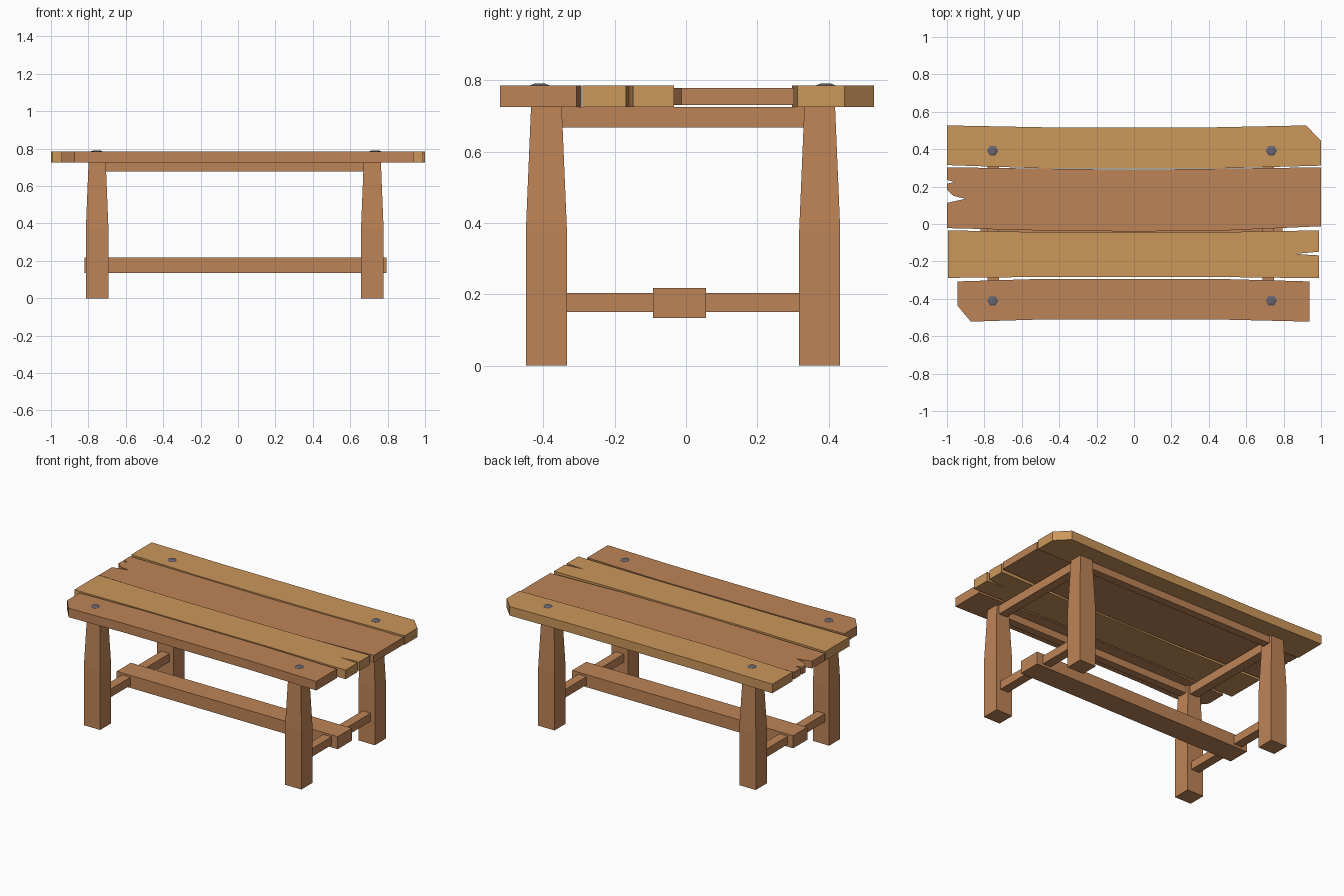
import bpy, bmesh, math

if "Cube" in bpy.data.objects:
    bpy.data.objects.remove(bpy.data.objects["Cube"])


def material(name, rgb):
    m = bpy.data.materials.new(name)
    m.diffuse_color = (*rgb, 1.0)
    m.use_nodes = True
    m.node_tree.nodes["Principled BSDF"].inputs["Base Color"].default_value = m.diffuse_color
    return m


LIGHT = material("light wood", (0.604, 0.309, 0.105))
DARK = material("reddish wood", (0.515, 0.231, 0.095))
IRON = material("grey iron", (0.14, 0.13, 0.16))


def loft(name, rings, mat):
    """Closed flat-faced solid through rings of equal vertex count."""
    bm = bmesh.new()
    loops = [[bm.verts.new(p) for p in ring] for ring in rings]
    bm.faces.new(loops[0][::-1])
    bm.faces.new(loops[-1])
    for a, b in zip(loops, loops[1:]):
        n = len(a)
        for i in range(n):
            j = (i + 1) % n
            bm.faces.new((a[i], a[j], b[j], b[i]))
    bmesh.ops.recalc_face_normals(bm, faces=bm.faces)
    # outlines with notches are concave, so triangulate the big caps
    bmesh.ops.triangulate(bm, faces=[f for f in bm.faces if len(f.verts) > 6])
    mesh = bpy.data.meshes.new(name)
    bm.to_mesh(mesh)
    bm.free()
    mesh.materials.append(mat)
    obj = bpy.data.objects.new(name, mesh)
    bpy.context.collection.objects.link(obj)
    return obj


def rect(cx, cy, hx, hy, z):
    return [(cx - hx, cy - hy, z), (cx + hx, cy - hy, z),
            (cx + hx, cy + hy, z), (cx - hx, cy + hy, z)]


def box(name, x, y, z, mat):
    cx, cy = sum(x) / 2, sum(y) / 2
    hx, hy = (x[1] - x[0]) / 2, (y[1] - y[0]) / 2
    return loft(name, [rect(cx, cy, hx, hy, h) for h in z], mat)


def plank(name, outline, z, mat):
    return loft(name, [[(x, y, h) for x, y in outline] for h in z], mat)


# table top planks: bowed edges, chipped corners and end cracks
plank("back_plank", [
    (-1, .315), (-.48, .297), (.45, .297), (1, .312), (1, .445),
    (.92, .527), (.43, .517), (-.48, .517), (-1, .527)], (.725, .785), LIGHT)
plank("middle_back_plank", [
    (-1, -.022), (-.48, -.035), (0, -.04), (.48, -.035), (1, -.012),
    (1, .303), (.48, .296), (0, .29), (-.48, .296), (-1, .303),
    (-1, .235), (-.96, .225), (-1, .215), (-1, .183), (-.965, .15),
    (-.90, .135), (-1, .113)], (.731, .779), DARK)
plank("middle_front_plank", [
    (-.995, -.288), (-.48, -.283), (.43, -.283), (.99, -.29), (.99, -.168),
    (.86, -.16), (.99, -.148), (.99, -.034), (.43, -.044),
    (-.48, -.044), (-.995, -.034)], (.725, .785), LIGHT)
plank("front_plank", [
    (-.873, -.522), (-.48, -.51), (.43, -.51), (.937, -.522), (.937, -.307),
    (.43, -.293), (-.48, -.293), (-.943, -.307), (-.943, -.437)],
    (.725, .785), DARK)

# legs: square posts tapering toward the top
LEG_X = {"left": -.753, "right": .718}
LEG_Y = {"front": -.3915, "back": .375}
for sx, x in LEG_X.items():
    for sy, y in LEG_Y.items():
        loft(f"{sy}_{sx}_leg", [rect(x, y, .06, .0575, 0),
                                rect(x, y, .06, .0575, .38),
                                rect(x, y, .046, .043, .727)], DARK)

# end rails, upper and lower
for sx, x in LEG_X.items():
    box(f"{sx}_upper_rail", (x - .03, x + .03), (-.37, .35), (.668, .725), DARK)
    box(f"{sx}_lower_rail", (x - .03, x + .03), (-.36, .34), (.15, .204), DARK)

# long rails under the top
for sy, y in LEG_Y.items():
    box(f"{sy}_long_rail", (-.73, .70), (y - .026, y + .026), (.678, .725), DARK)

# central stretcher passing over the lower rails
box("stretcher", (-.822, .793), (-.092, .056), (.134, .217), DARK)

# hexagonal bolt heads
for sx, x in (("left", -.756), ("right", .734)):
    for sy, y in (("front", -.41), ("back", .392)):
        rings = [[(x + r * math.cos(i * math.pi / 3), y + r * math.sin(i * math.pi / 3), z)
                  for i in range(6)] for r, z in ((.03, .775), (.03, .786), (.017, .791))]
        loft(f"{sy}_{sx}_bolt", rings, IRON)
